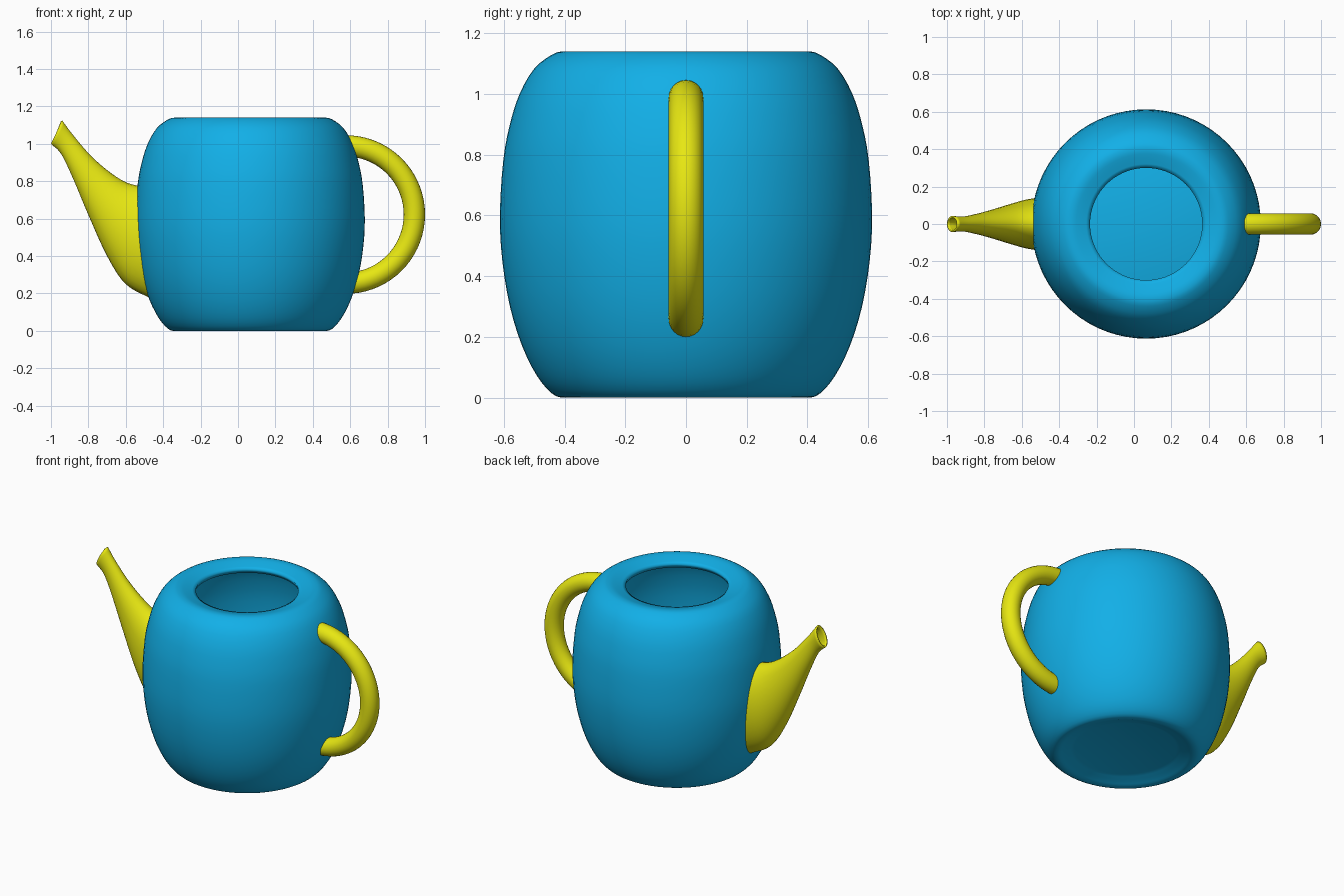
import bpy, bmesh
from math import sin, cos, pi
from mathutils import Vector

if "Cube" in bpy.data.objects:
    bpy.data.objects.remove(bpy.data.objects["Cube"])

BODY_X = 0.065


def material(name, rgb):
    m = bpy.data.materials.new(name)
    m.diffuse_color = (*rgb, 1)
    m.use_nodes = True
    m.node_tree.nodes["Principled BSDF"].inputs["Base Color"].default_value = m.diffuse_color
    return m


def smooth_points(pts, steps):
    """Catmull-Rom interpolation of a list of tuples."""
    v = [Vector(p) for p in pts]
    v = [2 * v[0] - v[1]] + v + [2 * v[-1] - v[-2]]
    out = []
    for a, b, c, d in zip(v, v[1:], v[2:], v[3:]):
        for s in range(steps):
            t = s / steps
            out.append(0.5 * (2 * b + (c - a) * t + (2 * a - 5 * b + 4 * c - d) * t**2
                              + (3 * b - a - 3 * c + d) * t**3))
    return out + [v[-2]]


def loft(name, sections, sides, mat, caps=False, wall=0):
    """Skin elliptical sections given as (centre, half axis u, half axis v)."""
    bm = bmesh.new()
    rings = []
    for c, u, v in sections:
        rings.append([bm.verts.new(c + u * cos(2 * pi * j / sides) + v * sin(2 * pi * j / sides))
                      for j in range(sides)])
    for r0, r1 in zip(rings, rings[1:]):
        for j in range(sides):
            k = (j + 1) % sides
            bm.faces.new((r0[j], r0[k], r1[k], r1[j]))
    if caps:
        bm.faces.new(rings[0][::-1])
        bm.faces.new(rings[-1])
    bmesh.ops.remove_doubles(bm, verts=bm.verts, dist=1e-5)
    mesh = bpy.data.meshes.new(name)
    bm.to_mesh(mesh)
    bm.free()
    ob = bpy.data.objects.new(name, mesh)
    bpy.context.collection.objects.link(ob)
    mesh.materials.append(mat)
    if wall:
        mod = ob.modifiers.new("wall", 'SOLIDIFY')
        mod.thickness = wall
        mod.offset = -1
    bpy.ops.object.select_all(action='DESELECT')
    ob.select_set(True)
    bpy.context.view_layer.objects.active = ob
    bpy.ops.object.shade_smooth_by_angle(angle=0.7)
    return ob


blue = material("blue", (0.006, 0.43, 0.80))
yellow = material("yellow", (0.80, 0.80, 0.006))

# Body: revolved profile from the recessed base up to the open rim
profile = [(0.30, 0.03), (0.36, 0.012), (0.40, 0.0), (0.44, 0.012), (0.49, 0.07),
           (0.54, 0.17), (0.58, 0.30), (0.605, 0.45), (0.613, 0.60), (0.602, 0.78),
           (0.58, 0.90), (0.548, 1.0), (0.50, 1.083), (0.44, 1.13), (0.40, 1.14),
           (0.36, 1.133), (0.30, 1.115)]
curve = [Vector((0, 0.03))] + smooth_points(profile, 3)
loft("pot_body", [(Vector((BODY_X, 0, z)), Vector((r, 0, 0)), Vector((0, r, 0)))
                  for r, z in curve], 72, blue, wall=0.03)

# Spout: upper x, z, lower x, z and half width, from the body to the flared tip
spout = [(-0.51, 0.775, -0.46, 0.17, 0.145), (-0.555, 0.78, -0.60, 0.25, 0.13),
         (-0.62, 0.805, -0.70, 0.40, 0.107), (-0.70, 0.86, -0.80, 0.62, 0.078),
         (-0.79, 0.94, -0.88, 0.81, 0.055), (-0.88, 1.045, -0.945, 0.945, 0.04),
         (-0.94, 1.125, -1.0, 1.0, 0.043)]
uppers = smooth_points([s[0:2] for s in spout], 5)
lowers = smooth_points([s[2:4] for s in spout], 5)
widths = smooth_points([(s[4], 0) for s in spout], 5)
sections = []
for a, b, w in zip(uppers, lowers, widths):
    up, low = Vector((a.x, 0, a.y)), Vector((b.x, 0, b.y))
    sections.append(((up + low) / 2, (up - low) / 2, Vector((0, w.x, 0))))
loft("spout", sections, 32, yellow, wall=0.01)

# Handle: half ring
sections = []
for i in range(37):
    a = -pi / 2 + pi * i / 36
    d = Vector((cos(a), 0, sin(a)))
    sections.append((Vector((0.576, 0, 0.622)) + 0.367 * d, 0.057 * d, Vector((0, 0.057, 0))))
loft("handle", sections, 24, yellow, caps=True)
